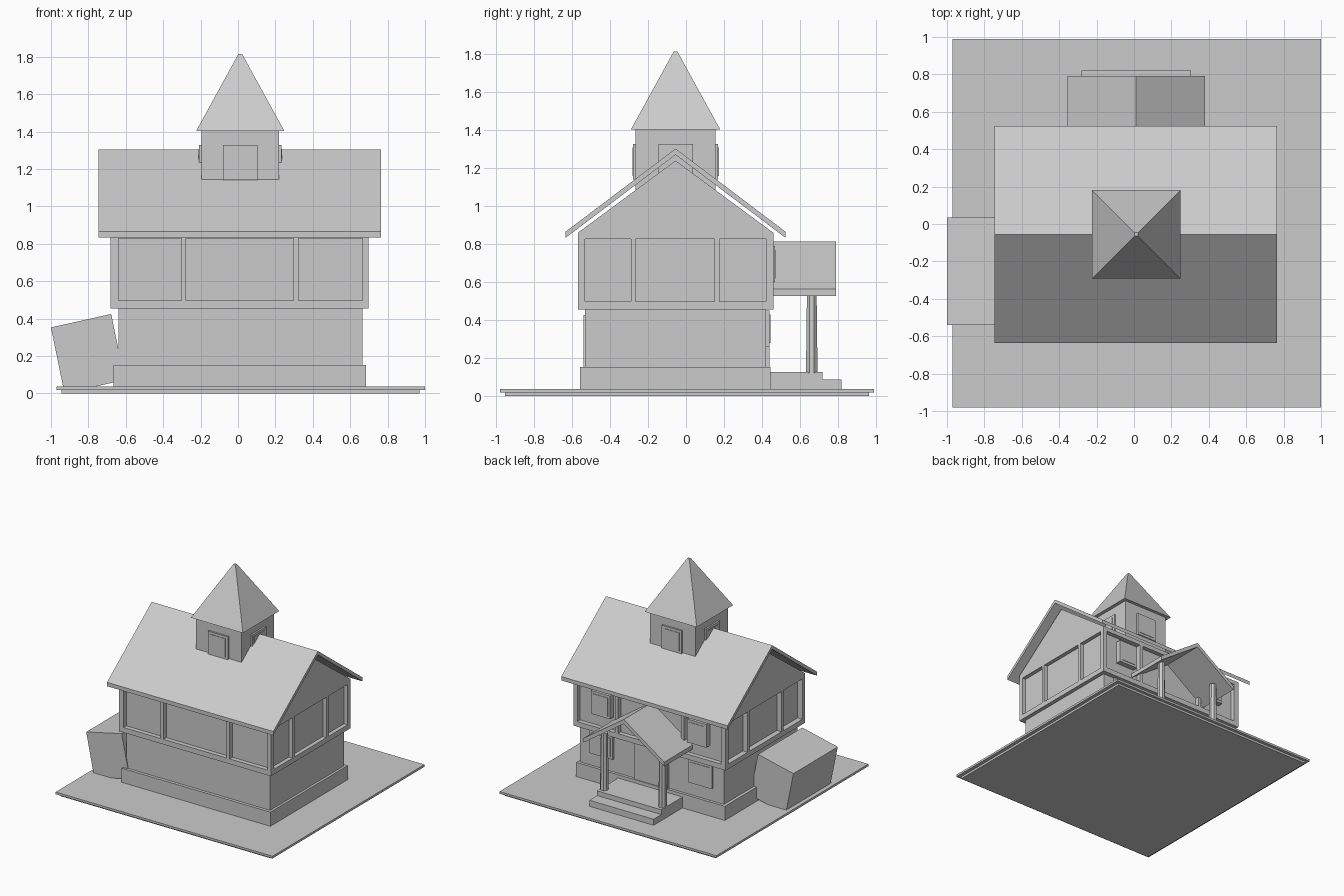
import bpy
import bmesh
from math import pi
from mathutils import Matrix

cube = bpy.data.objects.get("Cube")
if cube:
    bpy.data.objects.remove(cube, do_unlink=True)

# One plain grey for the whole model
grey = bpy.data.materials.new("plain_grey")
grey.use_nodes = True
COLOUR = (0.6, 0.6, 0.6, 1)
grey.diffuse_color = COLOUR
grey.node_tree.nodes["Principled BSDF"].inputs["Base Color"].default_value = COLOUR

CX, CY = 0.012, -0.055  # centre of the house


def finish(name, bm):
    bmesh.ops.recalc_face_normals(bm, faces=bm.faces)
    mesh = bpy.data.meshes.new(name)
    bm.to_mesh(mesh)
    bm.free()
    mesh.materials.append(grey)
    obj = bpy.data.objects.new(name, mesh)
    bpy.context.collection.objects.link(obj)
    return obj


def box(name, x, y, z):
    """Box from three (low, high) ranges."""
    spans = (x, y, z)
    size = [b - a for a, b in spans]
    mid = [(a + b) / 2 for a, b in spans]
    bm = bmesh.new()
    bmesh.ops.create_cube(bm, size=1, matrix=Matrix.Translation(mid) @ Matrix.Diagonal((*size, 1)))
    return finish(name, bm)


def prism(name, profile, span, axis):
    """Extrude a (side, height) profile along the x or y axis."""
    bm = bmesh.new()
    place = (lambda t, p: (t, *p)) if axis == "x" else (lambda t, p: (p[0], t, p[1]))
    face = bm.faces.new([bm.verts.new(place(span[0], p)) for p in profile])
    moved = bmesh.ops.extrude_face_region(bm, geom=[face])["geom"]
    shift = span[1] - span[0]
    vec = (shift, 0, 0) if axis == "x" else (0, shift, 0)
    bmesh.ops.translate(bm, vec=vec, verts=[v for v in moved if isinstance(v, bmesh.types.BMVert)])
    return finish(name, bm)


def cone(name, sides, r1, r2, centre, z, turn):
    bm = bmesh.new()
    place = Matrix.Translation((*centre, sum(z) / 2)) @ Matrix.Rotation(turn, 4, "Z")
    bmesh.ops.create_cone(bm, cap_ends=True, segments=sides, radius1=r1, radius2=r2,
                          depth=z[1] - z[0], matrix=place)
    return finish(name, bm)


def chevron(mid, half, eave, ridge, thick):
    """Profile of a two-sided roof."""
    return [(mid - half, eave), (mid, ridge), (mid + half, eave),
            (mid + half, eave - thick), (mid, ridge - thick), (mid - half, eave - thick)]


def around(mid, half):
    return (mid - half, mid + half)


# Ground slab with a narrower foot
box("ground_foot", (-0.945, 0.97), (-0.955, 0.965), (0, 0.018))
box("ground_slab", (-0.97, 1.0), (-0.98, 0.99), (0.018, 0.036))

# Foundation and walls
LX, LY = (-0.64, 0.665), (-0.533, 0.423)
UX, UY = (-0.683, 0.698), (-0.57, 0.46)
box("foundation", (-0.665, 0.685), (-0.558, 0.446), (0.036, 0.152))
box("wall_core", LX, LY, (0.15, 0.85))

# Timber frame of the upper floor
box("frame_bottom_rail", UX, UY, (0.455, 0.497))
box("frame_top_rail", UX, UY, (0.828, 0.862))
POST_Z = (0.497, 0.828)
WEST, EAST = (UX[0], LX[0]), (LX[1], UX[1])
SOUTH, NORTH = (UY[0], LY[0]), (LY[1], UY[1])
for x in (WEST, EAST):
    for y in (SOUTH, NORTH, (-0.29, -0.265), (0.15, 0.176)):
        box("frame_side_post", x, y, POST_Z)
for y in (SOUTH, NORTH):
    for x in ((-0.303, -0.277), (0.296, 0.323)):
        box("frame_long_post", x, y, POST_Z)

# Gable and main roof
prism("gable", [(UY[0], 0.86), (CY, 1.24), (UY[1], 0.86)], UX, "x")
prism("main_roof", chevron(CY, 0.58, 0.865, 1.303, 0.032), (-0.745, 0.765), "x")

# Tower with a shutter on each side and a pointed roof
box("tower", around(CX, 0.206), around(CY, 0.21), (1.08, 1.405))
SHUTTER_Z, PANE_Z = (1.14, 1.328), (1.16, 1.308)
for sign in (-1, 1):
    box("tower_shutter", around(CX, 0.091), around(CY + sign * 0.21, 0.014), SHUTTER_Z)
    box("tower_shutter", around(CX + sign * 0.206, 0.014), around(CY, 0.091), SHUTTER_Z)
    box("tower_pane", around(CX, 0.07), around(CY + sign * 0.21, 0.018), PANE_Z)
    box("tower_pane", around(CX + sign * 0.206, 0.018), around(CY, 0.07), PANE_Z)
cone("spire", 4, 0.236 * 2 ** 0.5, 0.014, (CX, CY), (1.403, 1.815), pi / 4)

# Windows and door on the back
for sign in (-1, 1):
    box("upper_window", around(CX + sign * 0.437, 0.087), (0.42, 0.468), (0.6, 0.79))
    box("upper_pane", around(CX + sign * 0.437, 0.068), (0.42, 0.472), (0.62, 0.77))
    box("lower_window", around(CX + sign * 0.45, 0.105), (0.42, 0.441), (0.258, 0.45))
    box("lower_pane", around(CX + sign * 0.45, 0.085), (0.42, 0.445), (0.278, 0.43))
box("door", around(CX, 0.152), (0.42, 0.44), (0.12, 0.45))

# Porch
box("porch_floor", around(CX, 0.292), (0.42, 0.72), (0.036, 0.125))
box("porch_step", around(CX, 0.292), (0.7, 0.82), (0.036, 0.086))
for sign in (-1, 1):
    cone("porch_post", 8, 0.033, 0.027, (CX + sign * 0.265, 0.663), (0.12, 0.59), pi / 8)
prism("porch_roof", chevron(CX, 0.367, 0.563, 0.815, 0.036), (0.423, 0.79), "y")

# Slanted side hatch
prism("side_hatch", [(-1.0, 0.353), (-0.678, 0.425), (-0.606, 0.072), (-0.928, 0.001)],
      (-0.54, 0.035), "y")
